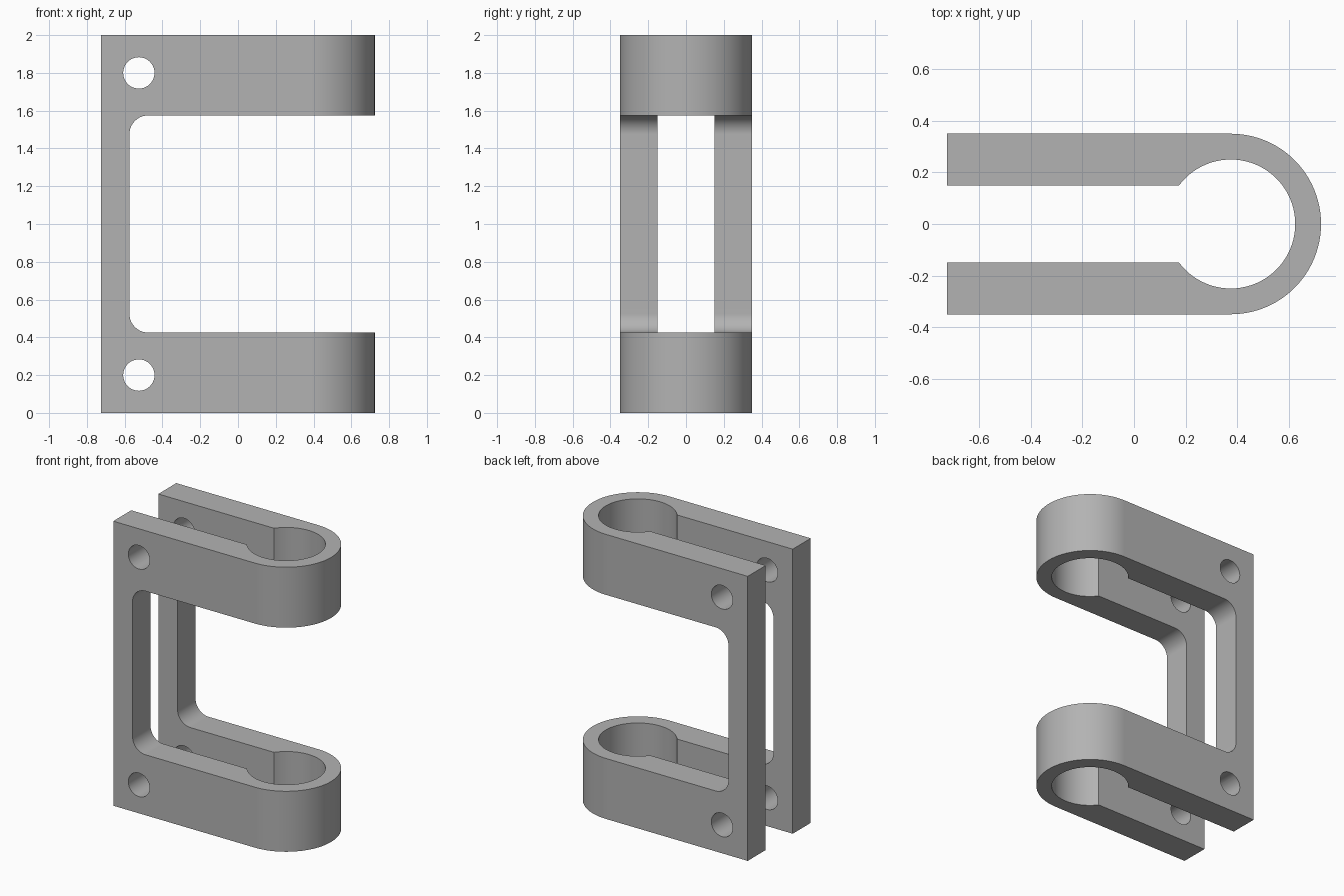
import bpy
import bmesh
from math import sin, cos, pi, asin, radians

default = bpy.data.objects.get("Cube")
if default:
    bpy.data.objects.remove(default, do_unlink=True)

HEIGHT = 2.0
BACK_X, EYE_X = -0.725, 0.375        # flat end and centre of the round eye
OUTER_R, BORE_R, SLOT = 0.35, 0.25, 0.15
WINDOW_X, WINDOW_Z, FILLET = -0.575, 0.425, 0.1
HOLE_X, HOLE_Z, HOLE_R = -0.525, 0.2, 0.083

grey = bpy.data.materials.new("plain grey")
grey.use_nodes = True
colour = (0.45, 0.45, 0.45, 1)
grey.diffuse_color = colour
grey.node_tree.nodes["Principled BSDF"].inputs["Base Color"].default_value = colour


def arc(cx, cy, r, start, end, steps):
    angles = [start + (end - start) * i / steps for i in range(steps + 1)]
    return [(cx + r * cos(a), cy + r * sin(a)) for a in angles]


def extrude(name, points, vector):
    """Closed prism from a loop of 3D points."""
    bm = bmesh.new()
    face = bm.faces.new([bm.verts.new(p) for p in points])
    moved = bmesh.ops.extrude_face_region(bm, geom=[face])["geom"]
    verts = [v for v in moved if isinstance(v, bmesh.types.BMVert)]
    bmesh.ops.translate(bm, verts=verts, vec=vector)
    bmesh.ops.recalc_face_normals(bm, faces=bm.faces)
    mesh = bpy.data.meshes.new(name)
    bm.to_mesh(mesh)
    bm.free()
    mesh.materials.append(grey)
    obj = bpy.data.objects.new(name, mesh)
    bpy.context.collection.objects.link(obj)
    return obj


# Clamp body: slotted strap with a round eye, seen from above
bite = asin(SLOT / BORE_R)
outline = [(BACK_X, -OUTER_R)]
outline += arc(EYE_X, 0, OUTER_R, -pi / 2, pi / 2, 48)
outline += [(BACK_X, OUTER_R), (BACK_X, SLOT)]
outline += arc(EYE_X, 0, BORE_R, pi - bite, bite - pi, 64)
outline += [(BACK_X, -SLOT)]
body = extrude("clamp_bracket", [(x, y, 0) for x, y in outline], (0, 0, HEIGHT))

# Window between the two arms, with rounded inner corners
window = [(1, WINDOW_Z), (1, HEIGHT - WINDOW_Z)]
window += arc(WINDOW_X + FILLET, HEIGHT - WINDOW_Z - FILLET, FILLET, pi / 2, pi, 10)
window += arc(WINDOW_X + FILLET, WINDOW_Z + FILLET, FILLET, pi, 3 * pi / 2, 10)
cutters = [extrude("window_cutter", [(x, -1, z) for x, z in window], (0, 2, 0))]

# Bolt holes through both side plates
for z in (HOLE_Z, HEIGHT - HOLE_Z):
    ring = arc(HOLE_X, z, HOLE_R, 0, 2 * pi, 40)[:-1]
    cutters.append(extrude("bolt_hole_cutter", [(x, -1, h) for x, h in ring], (0, 2, 0)))

bpy.ops.object.select_all(action="DESELECT")
bpy.context.view_layer.objects.active = body
body.select_set(True)
for cutter in cutters:
    cutter.hide_render = True
    cut = body.modifiers.new("cut", "BOOLEAN")
    cut.operation = "DIFFERENCE"
    cut.solver = "EXACT"
    cut.object = cutter
    bpy.ops.object.modifier_apply(modifier=cut.name)
    bpy.data.objects.remove(cutter, do_unlink=True)

# Smooth round walls, crisp edges, flat plates
bpy.ops.object.shade_smooth_by_angle(angle=radians(30))
weighted = body.modifiers.new("flat plates", "WEIGHTED_NORMAL")
weighted.keep_sharp = True
